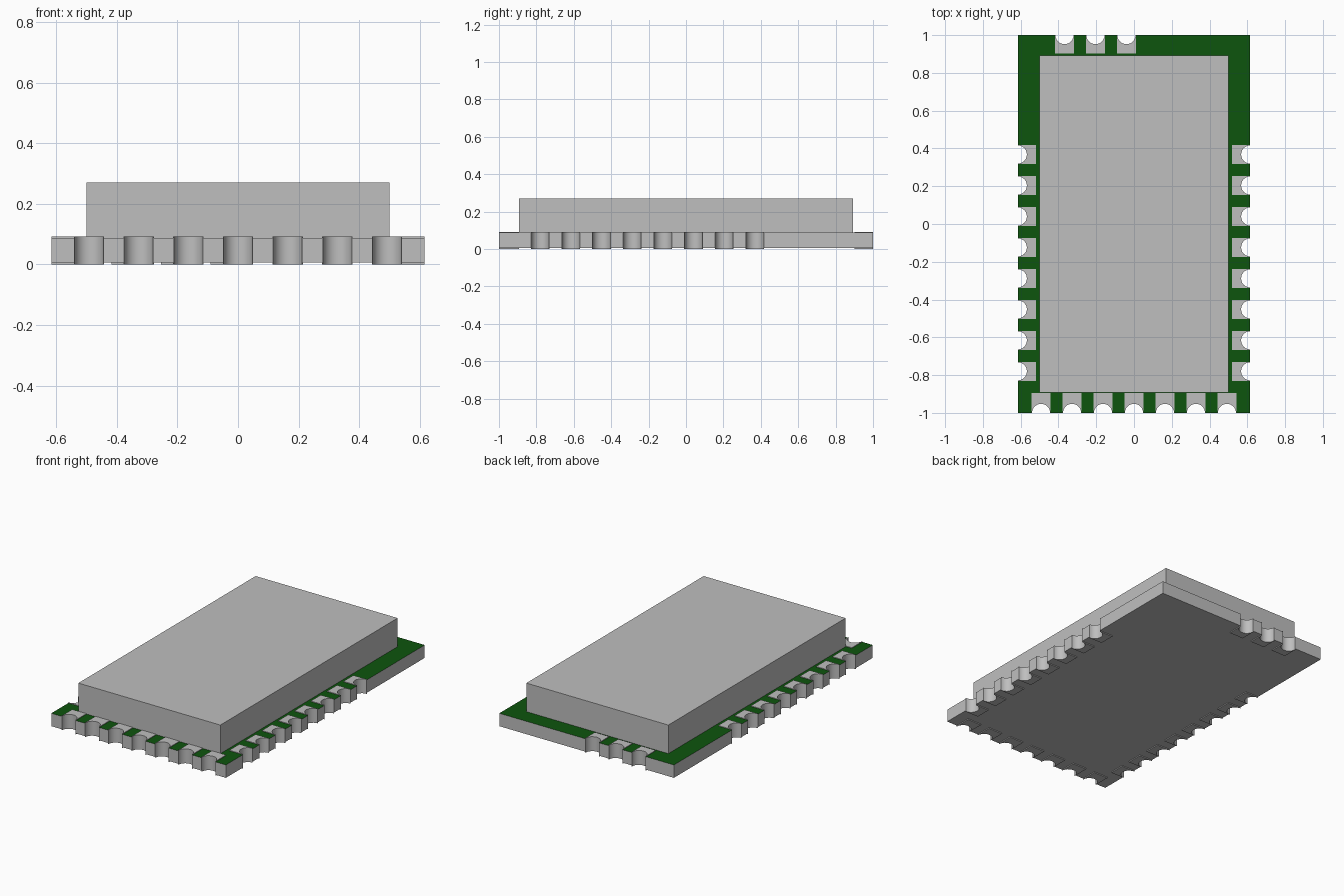
import bpy, bmesh
from math import sin, cos, pi
from mathutils import Matrix, Vector

cube = bpy.data.objects.get("Cube")
if cube:
    bpy.data.objects.remove(cube, do_unlink=True)

HALF_X, HALF_Y = 0.615, 1.0
BOTTOM, TOP = 0.006, 0.088
RADIUS, PITCH, STEPS = 0.048, 0.164, 12


def material(name, rgb):
    m = bpy.data.materials.new(name)
    m.use_nodes = True
    m.diffuse_color = (*rgb, 1)
    m.node_tree.nodes["Principled BSDF"].inputs["Base Color"].default_value = (*rgb, 1)
    return m


GREY = material("metal grey", (0.52, 0.52, 0.52))
GREEN = material("solder mask green", (0.004, 0.09, 0.004))


def slab(name, outline, low, high, mats, top_index=0):
    """Extrude a flat outline between two heights."""
    bm = bmesh.new()
    base = bm.faces.new([bm.verts.new((p[0], p[1], low)) for p in outline])
    ext = bmesh.ops.extrude_face_region(bm, geom=[base])["geom"]
    bmesh.ops.translate(bm, vec=(0, 0, high - low),
                        verts=[e for e in ext if isinstance(e, bmesh.types.BMVert)])
    bmesh.ops.recalc_face_normals(bm, faces=bm.faces)
    for f in bm.faces:
        f.material_index = top_index if f.normal.z > 0.9 else 0
    mesh = bpy.data.meshes.new(name)
    bm.to_mesh(mesh)
    bm.free()
    for m in mats:
        mesh.materials.append(m)
    ob = bpy.data.objects.new(name, mesh)
    bpy.context.collection.objects.link(ob)
    bpy.ops.object.select_all(action='DESELECT')
    ob.select_set(True)
    bpy.context.view_layer.objects.active = ob
    bpy.ops.object.shade_smooth_by_angle()
    return ob


def rectangle(hx, hy):
    return [(-hx, -hy), (hx, -hy), (hx, hy), (-hx, hy)]


def notch(along):
    """Half-round bite in an edge lying on y = 0, with the inside towards +y."""
    return [(along - RADIUS * cos(pi * i / STEPS), RADIUS * sin(pi * i / STEPS))
            for i in range(STEPS + 1)]


# Edges run anticlockwise: rotation, half length, distance out, notches, pad depth
side = [-0.78 + PITCH * i for i in range(8)]
edges = [
    ("front", 0, HALF_X, HALF_Y, [PITCH * i for i in range(-3, 4)], 0.106),
    ("left", pi / 2, HALF_Y, HALF_X, side, 0.095),
    ("back", pi, HALF_X, HALF_Y, [0.04 + PITCH * i for i in range(3)], 0.098),
    ("right", -pi / 2, HALF_Y, HALF_X, [-s for s in reversed(side)], 0.095),
]

board_outline = []
for name, turn, half, out, places, depth in edges:
    place = Matrix.Rotation(turn, 3, 'Z')

    def to_board(points):
        return [place @ Vector((x, y - out, 0)) for x, y in points]

    board_outline += to_board([(-half, 0)])
    for n, s in enumerate(places, 1):
        board_outline += to_board(notch(s))
        # Contact pads above and below the board
        pad = to_board(notch(s) + [(s + 0.05, 0), (s + 0.05, depth),
                                   (s - 0.05, depth), (s - 0.05, 0)])
        slab(f"{name}_top_pad_{n}", pad, TOP, TOP + 0.004, [GREY])
        slab(f"{name}_bottom_pad_{n}", pad, 0, BOTTOM, [GREY])

# Circuit board with a green upper face
slab("circuit_board", board_outline, BOTTOM, TOP, [GREY, GREEN], 1)

# Metal shield can
slab("shield_can", rectangle(0.5, 0.892), TOP, 0.27, [GREY])
